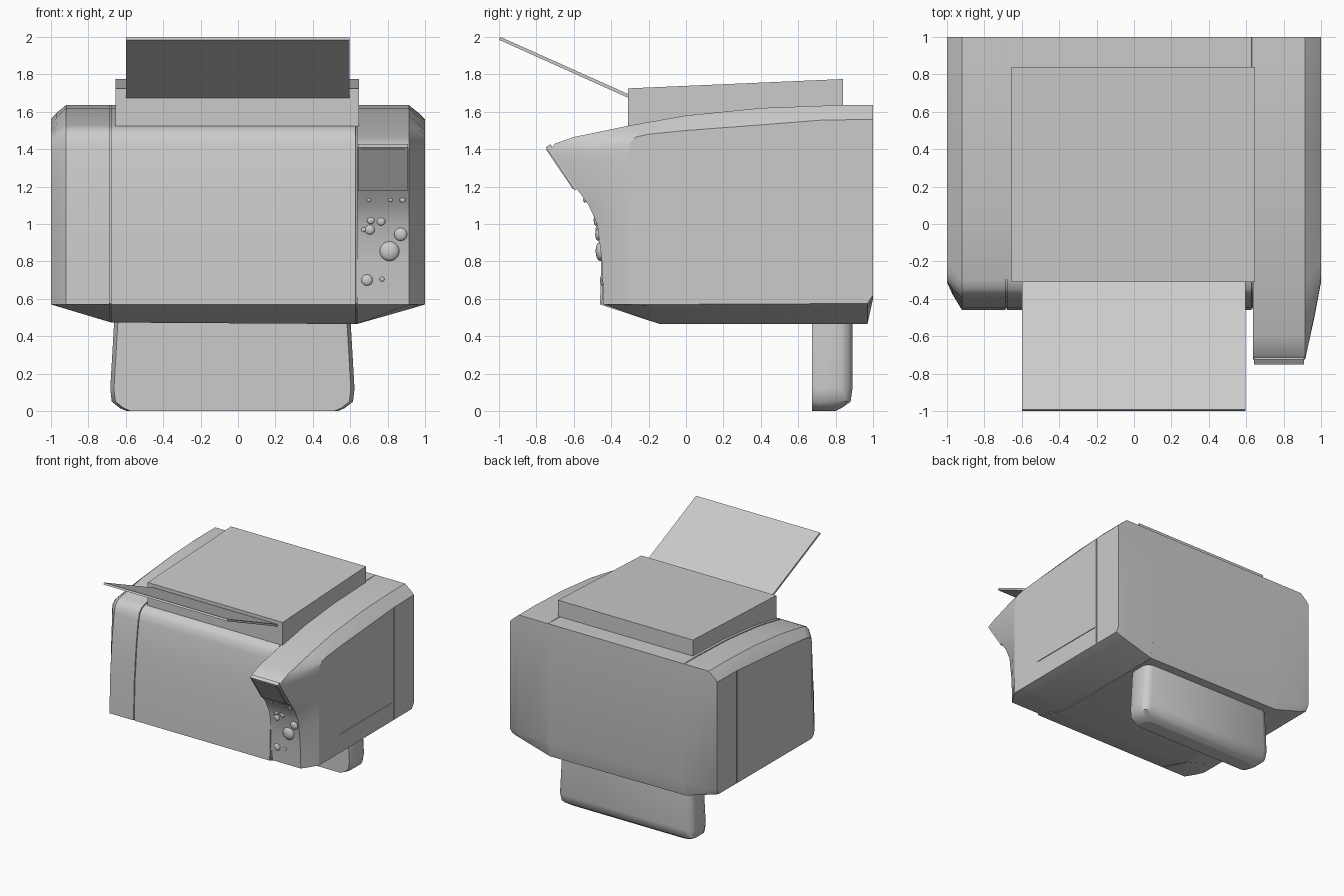
import bpy, bmesh, math
from mathutils import Vector

cube = bpy.data.objects.get("Cube")
if cube:
    bpy.data.objects.remove(cube, do_unlink=True)

grey = bpy.data.materials.new("light_grey_plastic")
grey.use_nodes = True
colour = (0.6, 0.6, 0.6, 1)
grey.diffuse_color = colour
grey.node_tree.nodes["Principled BSDF"].inputs["Base Color"].default_value = colour


def add_object(name, bm):
    bmesh.ops.recalc_face_normals(bm, faces=bm.faces)
    mesh = bpy.data.meshes.new(name)
    bm.to_mesh(mesh)
    bm.free()
    mesh.materials.append(grey)
    ob = bpy.data.objects.new(name, mesh)
    bpy.context.collection.objects.link(ob)
    return ob


def loft(name, rings):
    """Bridge matching rings of points and close both ends."""
    bm = bmesh.new()
    rows = [[bm.verts.new(p) for p in ring] for ring in rings]
    count = len(rows[0])
    for a, b in zip(rows, rows[1:]):
        for i in range(count):
            j = (i + 1) % count
            bm.faces.new((a[i], a[j], b[j], b[i]))
    bm.faces.new(rows[0])
    bm.faces.new(rows[-1])
    return add_object(name, bm)


def smooth(ob, degrees=35):
    bpy.ops.object.select_all(action='DESELECT')
    ob.select_set(True)
    bpy.context.view_layer.objects.active = ob
    bpy.ops.object.shade_smooth_by_angle(angle=math.radians(degrees))
    for face in ob.data.polygons:      # keep flat end faces flat
        if len(face.vertices) > 4:
            face.use_smooth = False


def station(x, full, side, t=0.0, inset=0.0):
    """Profile at x, blended towards the side panel outline."""
    floor = 0.465 + 0.3 * (abs(x) - 0.65)
    ring = []
    for (y0, z0), (y1, z1) in zip(full, side):
        y, z = y0 + (y1 - y0) * t, z0 + (z1 - z0) * t
        if inset and y < 0.9:
            y, z = y + (0.3 - y) * inset, z + (1.0 - z) * inset
        ring.append((x, y, max(z, floor)))
    return ring


def box(bm, x0, x1, y0, y1, z0, z1):
    verts = bmesh.ops.create_cube(bm, size=1)["verts"]
    for v in verts:
        v.co = ((x0 + x1) / 2 + v.co.x * (x1 - x0),
                (y0 + y1) / 2 + v.co.y * (y1 - y0),
                (z0 + z1) / 2 + v.co.z * (z1 - z0))


def cut_slots(ob, slots):
    bm = bmesh.new()
    for slot in slots:
        box(bm, *slot)
    cutter = add_object("slot_cutter", bm)
    cutter.hide_render = True
    mod = ob.modifiers.new("slots", 'BOOLEAN')
    mod.operation = 'DIFFERENCE'
    mod.solver = 'EXACT'
    mod.object = cutter
    bpy.context.view_layer.objects.active = ob
    bpy.ops.object.modifier_apply(modifier=mod.name)
    bpy.data.objects.remove(cutter, do_unlink=True)


# Shared outlines (y, z): roof, back and underside
roof = [(-0.3, 1.527), (0, 1.58), (0.4, 1.62), (0.8, 1.635), (1, 1.635),
        (1, 0.6), (0.97, 0.465), (-0.14, 0.465)]
side_roof = [(-0.2, 1.48), (0, 1.5), (0.4, 1.53), (0.72, 1.555), (1, 1.56),
             (1, 0.62), (0.97, 0.575), (-0.14, 0.57)]

# Main body with the left end cover
body_full = [(-0.46, 0.57), (-0.45, 0.9), (-0.425, 1.2), (-0.395, 1.42),
             (-0.38, 1.475), (-0.35, 1.51)] + roof
body_side = [(-0.31, 0.57), (-0.31, 0.9), (-0.31, 1.2), (-0.31, 1.4),
             (-0.3, 1.44), (-0.265, 1.47)] + side_roof
body_stations = [(-1, 1, 0), (-0.97, 0.55, 0), (-0.92, 0, 0), (-0.688, 0, 0),
                 (-0.686, 0, 0.012), (-0.68, 0, 0.012), (-0.678, 0, 0),
                 (0.628, 0, 0), (0.63, 0, 0.012), (0.64, 0, 0.012)]
body = loft("main_body", [station(x, body_full, body_side, t, i)
                          for x, t, i in body_stations])
cut_slots(body, [(-1.1, -0.992, 0.717, 0.728, 0.58, 1.55)])
smooth(body)

# Right wing with the overhanging control nose
wing_front = [(-0.44, 0.57), (-0.45, 0.8), (-0.475, 1.0), (-0.52, 1.1),
              (-0.585, 1.19), (-0.7, 1.36), (-0.725, 1.4), (-0.7, 1.43),
              (-0.6, 1.465)]
wing_full = wing_front + roof
wing_side = [(-0.31, 0.57), (-0.31, 0.75), (-0.31, 0.95), (-0.31, 1.05),
             (-0.31, 1.15), (-0.31, 1.3), (-0.31, 1.38), (-0.3, 1.43),
             (-0.27, 1.465)] + side_roof
wing = loft("right_wing", [station(x, wing_full, wing_side, t) for x, t in
                           ((0.635, 0), (0.915, 0), (0.965, 0.55), (1, 1))])
cut_slots(wing, [(0.992, 1.1, 0.717, 0.728, 0.58, 1.55),
                 (0.994, 1.1, -0.02, 0.7, 0.73, 0.737)])
smooth(wing)

# Scanner lid, a wedge rising to the back
lid_side = [(-0.31, 1.52), (0.84, 1.6), (0.84, 1.775), (-0.31, 1.725)]
loft("scanner_lid", [[(x, y, z) for y, z in lid_side] for x in (-0.655, 0.648)])

# Thin sheet leaning forward from the lid
sheet_side = [(-1, 1.985), (-0.31, 1.675), (-0.31, 1.695), (-0.992, 2.0)]
loft("paper_sheet", [[(x, y, z) for y, z in sheet_side] for x in (-0.6, 0.597)])

# Rear foot with rounded back corners
foot_rings = []
for z, half, back in ((0.0, 0.565, 0.8), (0.015, 0.6, 0.83), (0.05, 0.645, 0.88),
                      (0.12, 0.653, 0.89), (0.48, 0.632, 0.89)):
    plan = [(-half + 0.02, 0.675), (-half, 0.72), (-half, back - 0.06),
            (-half + 0.015, back - 0.02), (-half + 0.06, back)]
    plan += [(-x, y) for x, y in reversed(plan)]
    foot_rings.append([(x - 0.03, y, z) for x, y in plan])
smooth(loft("rear_foot", foot_rings), 50)


# Display frame and screen on the sloping nose
def slope_plate(name, x0, x1, s0, s1, lift, depth):
    low, high = Vector((0, -0.595, 1.18)), Vector((0, -0.75, 1.41))
    out = Vector((0, -0.83, -0.56))
    a, b = low.lerp(high, s0) + out * lift, low.lerp(high, s1) + out * lift
    outline = [a, b, b - out * depth, a - out * depth]
    loft(name, [[p + Vector((x, 0, 0)) for p in outline] for x in (x0, x1)])


slope_plate("display_frame", 0.642, 0.908, 0, 1, 0.0, 0.03)
slope_plate("display_screen", 0.658, 0.89, 0.04, 0.96, 0.005, 0.008)


# Control buttons following the curved nose
def nose_y(z):
    for (y0, z0), (y1, z1) in zip(wing_front, wing_front[1:]):
        if z0 <= z <= z1:
            return y0 + (y1 - y0) * (z - z0) / (z1 - z0)
    return wing_front[0][0]


buttons = [(0.81, 0.855, 0.053), (0.87, 0.945, 0.035), (0.705, 0.97, 0.026),
           (0.765, 1.015, 0.023), (0.71, 1.02, 0.02), (0.672, 0.97, 0.012),
           (0.69, 0.7, 0.03), (0.77, 0.705, 0.013), (0.7, 1.13, 0.012),
           (0.815, 1.13, 0.012), (0.88, 1.13, 0.016)]
for number, (x, z, r) in enumerate(buttons, 1):
    bm = bmesh.new()
    bmesh.ops.create_uvsphere(bm, u_segments=20, v_segments=10, radius=r)
    for v in bm.verts:
        v.co = (x + v.co.x, nose_y(z) + v.co.y * 0.5, z + v.co.z)
    smooth(add_object(f"control_button_{number}", bm), 60)
